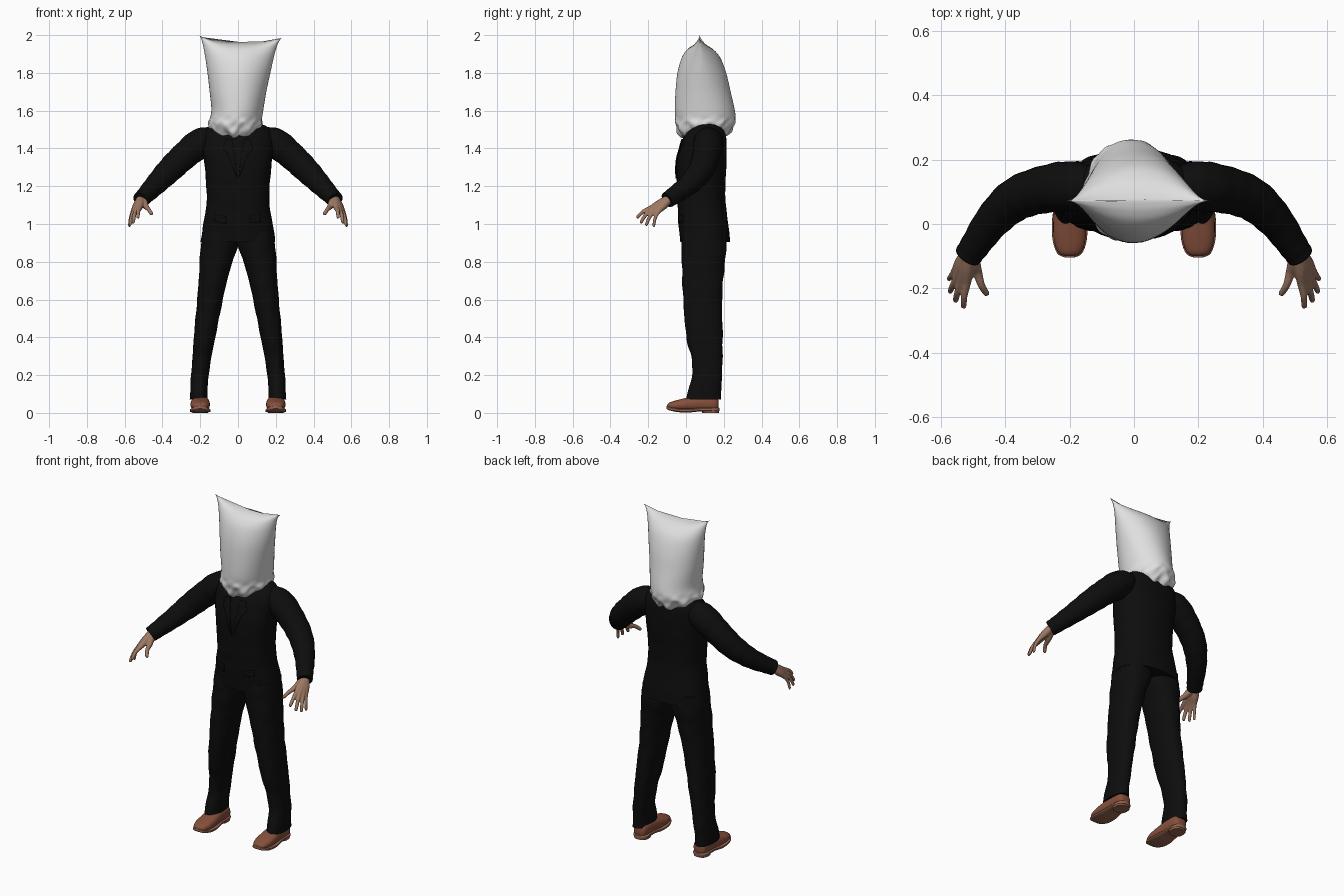
import bpy, bmesh
from math import sin, cos, pi, radians
from mathutils import Vector

cube = bpy.data.objects.get("Cube")
if cube:
    bpy.data.objects.remove(cube, do_unlink=True)


def material(name, rgb, rough=0.8):
    m = bpy.data.materials.new(name)
    m.use_nodes = True
    m.diffuse_color = (*rgb, 1)
    node = m.node_tree.nodes["Principled BSDF"]
    node.inputs["Base Color"].default_value = (*rgb, 1)
    node.inputs["Roughness"].default_value = rough
    return m


SUIT = material("black suit cloth", (0.004, 0.004, 0.004))
BAG = material("pale grey sack", (0.74, 0.74, 0.74))
SKIN = material("skin", (0.34, 0.19, 0.125))
LEATHER = material("brown leather", (0.24, 0.08, 0.045))
SOLE = material("tan sole", (0.30, 0.13, 0.08))


def smooth_keys(keys, steps):
    """Catmull-Rom interpolation of rows of numbers."""
    out = []
    for i in range(len(keys) - 1):
        a, b, c, d = (keys[max(i - 1, 0)], keys[i], keys[i + 1],
                      keys[min(i + 2, len(keys) - 1)])
        for s in range(steps):
            t = s / steps
            out.append([q + t / 2 * (r - p + t * (2 * p - 5 * q + 4 * r - w
                        + t * (3 * (q - r) + w - p)))
                        for p, q, r, w in zip(a, b, c, d)])
    return out + [list(keys[-1])]


def spow(v, e):
    return (1 if v >= 0 else -1) * abs(v) ** e


def ring(c, u, v, n=28, e=1.0):
    angles = [2 * pi * k / n for k in range(n)]
    return [Vector(c) + u * spow(cos(a), e) + v * spow(sin(a), e) for a in angles]


def loft(name, shells, mat, side=1, angle=50):
    """Skin each stack of rings, cap both ends, optionally flip to the other side."""
    bm = bmesh.new()
    for rings in shells:
        rows = [[bm.verts.new((p.x * side, p.y, p.z)) for p in r] for r in rings]
        n = len(rows[0])
        for lo, hi in zip(rows, rows[1:]):
            for k in range(n):
                bm.faces.new((lo[k], lo[(k + 1) % n], hi[(k + 1) % n], hi[k]))
        bm.faces.new(rows[0])
        bm.faces.new(rows[-1])
    bmesh.ops.recalc_face_normals(bm, faces=bm.faces)
    return finish(name, bm, mat, angle)


def finish(name, bm, mat, angle=50):
    me = bpy.data.meshes.new(name)
    bm.to_mesh(me)
    bm.free()
    me.materials.append(mat)
    me.polygons.foreach_set("use_smooth", [True] * len(me.polygons))
    me.set_sharp_from_angle(angle=radians(angle))
    ob = bpy.data.objects.new(name, me)
    bpy.context.collection.objects.link(ob)
    return ob


def upright(keys, steps=5, e=1.0, fold=0.0):
    """Rings stacked in z from rows of z, cx, cy, rx, ry; fold adds cloth creases."""
    rings = []
    for z, cx, cy, rx, ry in smooth_keys(keys, steps):
        r = ring((cx, cy, z), Vector((rx, 0, 0)), Vector((0, ry, 0)), 36, e)
        for k, p in enumerate(r):
            c = Vector((cx, cy, z))
            f = 1 + fold * sin(z * 48 + 2 * sin(k * pi / 9)) * sin(k * pi / 6 + z * 9)
            p.xy = (c + (p - c) * f).xy
        rings.append(r)
    return rings


def tube(keys, steps=5, n=20, fold=0.0):
    """Round rings across a path from rows of x, y, z, radius."""
    rows = smooth_keys(keys, steps)
    pts = [Vector(r[:3]) for r in rows]
    rings = []
    for i, r in enumerate(rows):
        t = (pts[min(i + 1, len(pts) - 1)] - pts[max(i - 1, 0)]).normalized()
        u = t.cross(Vector((0, 0, 1))).normalized()
        rad = r[3] * (1 + fold * sin(i * 1.7))
        rings.append(ring(pts[i], u * rad, u.cross(t) * rad, n))
    return rings


def lengthwise(keys, cx, e):
    """Rings stacked along y from rows of y, cz, rx, rz."""
    return [ring((cx, y, z), Vector((rx, 0, 0)), Vector((0, 0, rz)), 28, e)
            for y, z, rx, rz in smooth_keys(keys, 4)]


# Jacket body
jacket = loft("jacket_body", [upright([
    (0.905, 0, 0.102, 0.198, 0.132), (1.0, 0, 0.092, 0.184, 0.132),
    (1.1, 0, 0.083, 0.167, 0.128), (1.2, 0, 0.08, 0.168, 0.128),
    (1.32, 0, 0.082, 0.178, 0.132), (1.41, 0, 0.092, 0.19, 0.122),
    (1.47, 0, 0.102, 0.185, 0.11), (1.515, 0, 0.11, 0.155, 0.085),
    (1.54, 0, 0.11, 0.09, 0.06)], e=0.85, fold=0.008)], SUIT)


def cloth_plate(name, outline):
    """Thin cloth piece laid on the jacket front."""
    bm = bmesh.new()
    bm.faces.new([bm.verts.new((x, -0.08, z)) for x, z in outline])
    bmesh.ops.triangulate(bm, faces=bm.faces)
    bmesh.ops.subdivide_edges(bm, edges=bm.edges, cuts=6, use_grid_fill=True)
    ob = finish(name, bm, SUIT)
    wrap = ob.modifiers.new("lay on jacket", "SHRINKWRAP")
    wrap.target = jacket
    wrap.offset = 0.003
    thick = ob.modifiers.new("cloth", "SOLIDIFY")
    thick.thickness = 0.004


# Mirrored parts
for side, tag in ((1, "left"), (-1, "right")):
    cloth_plate(tag + "_lapel", [(side * x, z) for x, z in
                ((0.005, 1.24), (0.06, 1.38), (0.085, 1.41), (0.07, 1.47), (0.035, 1.47))])
    cloth_plate(tag + "_pocket_flap", [(side * x, z) for x, z in
                ((0.07, 1.0), (0.15, 1.01), (0.155, 1.05), (0.07, 1.04))])

    # Trouser leg
    loft(tag + "_trouser_leg", [upright([
        (0.07, 0.209, 0.093, 0.047, 0.093), (0.1, 0.208, 0.095, 0.046, 0.09),
        (0.2, 0.202, 0.112, 0.047, 0.079), (0.3, 0.19, 0.11, 0.05, 0.083),
        (0.4, 0.177, 0.098, 0.057, 0.096), (0.6, 0.148, 0.088, 0.068, 0.103),
        (0.75, 0.125, 0.09, 0.08, 0.111), (0.88, 0.1, 0.096, 0.098, 0.119),
        (0.96, 0.094, 0.095, 0.093, 0.115)], 6, 0.9, 0.025)], SUIT, side)

    # Sleeve
    loft(tag + "_sleeve", [tube([
        (0.12, 0.115, 1.455, 0.06), (0.2, 0.117, 1.428, 0.078),
        (0.29, 0.105, 1.355, 0.073), (0.37, 0.075, 1.278, 0.067),
        (0.44, 0.01, 1.205, 0.056), (0.495, -0.068, 1.148, 0.046),
        (0.517, -0.1, 1.127, 0.043)], 6, 24, 0.018)], SUIT, side)

    # Hand: four fingers and a thumb fanning out from the wrist
    wrist = Vector((0.512, -0.085, 1.137))
    fingers = [
        ((0.521, -0.185, 1.085), (0.53, -0.262, 1.033), 0.0105),
        ((0.536, -0.178, 1.078), (0.556, -0.242, 1.005), 0.0105),
        ((0.549, -0.164, 1.070), (0.573, -0.213, 0.992), 0.010),
        ((0.557, -0.147, 1.064), (0.576, -0.172, 0.986), 0.009),
        ((0.487, -0.150, 1.092), (0.456, -0.222, 1.052), 0.0115)]
    shells = []
    for knuckle, tip, r in fingers:
        k, t = Vector(knuckle), Vector(tip)
        mid = k.lerp(t, 0.5) + Vector((0.003, -0.004, 0.006))
        palm = wrist.lerp(k, 0.55)
        shells.append(tube([(*wrist, 0.022), (*palm, 0.021), (*k, r * 1.35), (*mid, r),
                            (*k.lerp(t, 0.93), r * 0.85), (*t, r * 0.4)], 3, 12))
    hand = loft(tag + "_hand", shells, SKIN, side)
    blend = hand.modifiers.new("blend fingers", "REMESH")
    blend.mode = "VOXEL"
    blend.voxel_size = 0.004
    blend.use_smooth_shade = True
    soft = hand.modifiers.new("soften", "SMOOTH")
    soft.iterations = 3

    # Shoe upper, welt sole and heel
    loft(tag + "_shoe", [lengthwise([
        (-0.1, 0.032, 0.012, 0.008), (-0.09, 0.036, 0.034, 0.018),
        (-0.05, 0.04, 0.049, 0.027), (0.01, 0.046, 0.051, 0.036),
        (0.07, 0.052, 0.046, 0.043), (0.14, 0.052, 0.042, 0.044),
        (0.165, 0.047, 0.033, 0.034), (0.172, 0.045, 0.015, 0.02)], 0.2, 0.85)],
        LEATHER, side)
    loft(tag + "_sole", [lengthwise([
        (-0.104, 0.03, 0.014, 0.007), (-0.092, 0.024, 0.038, 0.009),
        (-0.05, 0.015, 0.053, 0.01), (0.01, 0.012, 0.055, 0.01),
        (0.07, 0.017, 0.047, 0.01), (0.14, 0.018, 0.045, 0.01),
        (0.168, 0.018, 0.034, 0.01), (0.177, 0.018, 0.016, 0.009)], 0.2, 0.5)],
        SOLE, side, 35)
    loft(tag + "_heel", [upright([(0.0, 0.2, 0.13, 0.042, 0.044),
                                  (0.022, 0.2, 0.13, 0.044, 0.046)], 1, 0.8)],
         SOLE, side, 35)

# Sack over the head: gathered hem, pinched top corners
rings = []
for z, cx, cy, rx, ry, lens, lift in smooth_keys([
        (1.462, -0.01, 0.09, 0.09, 0.112, 1, 0), (1.49, -0.013, 0.096, 0.125, 0.14, 1, 0),
        (1.53, -0.013, 0.1, 0.143, 0.156, 1, 0), (1.56, -0.01, 0.102, 0.138, 0.16, 1, 0),
        (1.61, -0.003, 0.098, 0.138, 0.158, 1, 0), (1.7, 0, 0.09, 0.15, 0.146, 1, 0),
        (1.8, 0.005, 0.084, 0.167, 0.129, 1.1, 0.004),
        (1.88, 0.008, 0.08, 0.184, 0.102, 1.25, 0.015),
        (1.925, 0.01, 0.076, 0.198, 0.068, 1.4, 0.027),
        (1.947, 0.012, 0.073, 0.211, 0.032, 1.5, 0.035),
        (1.955, 0.012, 0.072, 0.222, 0.004, 1.5, 0.038)], 5):
    row = []
    hem = max(0.0, min(1.0, (1.58 - z) / 0.06))
    for k in range(72):
        a = 2 * pi * k / 72
        f = 1 + hem * (0.03 * sin(7 * a + z * 60) + 0.02 * sin(13 * a - z * 90))
        f += 0.006 * sin(5 * a + z * 8) * (1 - hem) * abs(sin(a))
        row.append(Vector((cx + rx * f * cos(a), cy + ry * f * spow(sin(a), lens),
                           z + lift * abs(cos(a)) ** 3 - 0.2 * lift * cos(a) ** 3
                           + hem * 0.008 * sin(9 * a + 1))))
    rings.append(row)
loft("head_sack", [rings], BAG, angle=70)
